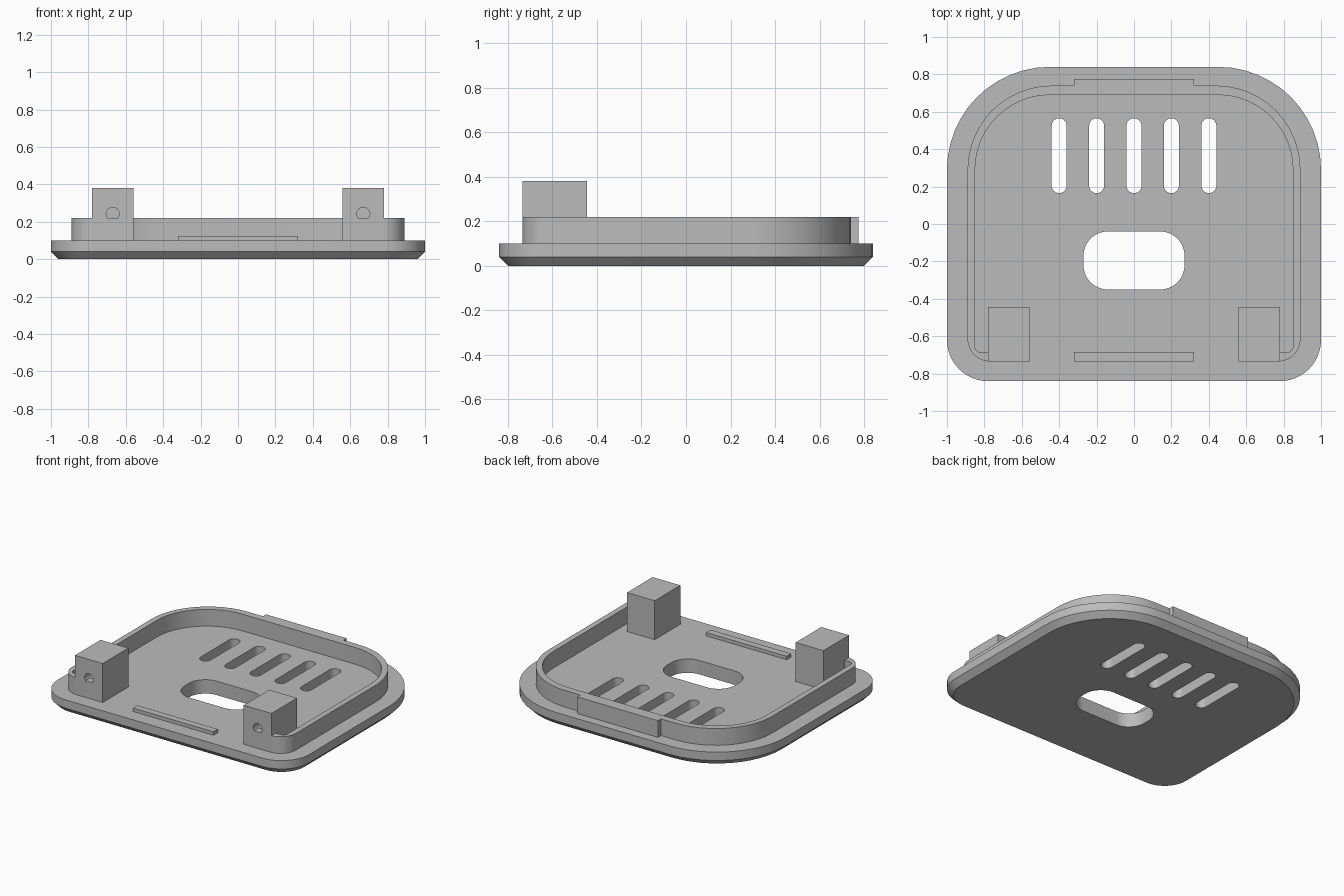
import bpy, bmesh, math

cube = bpy.data.objects.get("Cube")
if cube:
    bpy.data.objects.remove(cube, do_unlink=True)

grey = bpy.data.materials.new("plain grey")
grey.use_nodes = True
grey.diffuse_color = (0.5, 0.5, 0.5, 1)
grey.node_tree.nodes["Principled BSDF"].inputs["Base Color"].default_value = (0.5, 0.5, 0.5, 1)


def outline(x0, x1, y0, y1, r_front, r_back, steps=12):
    """Rounded rectangle with separate front and back corner radii."""
    corners = [(x1, y0, -1, 1, r_front, -90), (x1, y1, -1, -1, r_back, 0),
               (x0, y1, 1, -1, r_back, 90), (x0, y0, 1, 1, r_front, 180)]
    pts = []
    for cx, cy, sx, sy, r, start in corners:
        for i in range(steps + 1):
            a = math.radians(start + 90 * i / steps)
            pts.append((cx + sx * r + r * math.cos(a), cy + sy * r + r * math.sin(a)))
    return pts


def loft(name, layers):
    """Solid through matching outlines, each given with its height."""
    bm = bmesh.new()
    rings = [[bm.verts.new((x, y, z)) for x, y in pts] for pts, z in layers]
    n = len(rings[0])
    for low, high in zip(rings, rings[1:]):
        for i in range(n):
            j = (i + 1) % n
            bm.faces.new((low[i], low[j], high[j], high[i]))
    bm.faces.new(rings[0][::-1])
    bm.faces.new(rings[-1])
    bmesh.ops.remove_doubles(bm, verts=bm.verts, dist=1e-5)
    bmesh.ops.recalc_face_normals(bm, faces=bm.faces)
    return add_object(name, bm)


def add_object(name, bm):
    mesh = bpy.data.meshes.new(name)
    bm.to_mesh(mesh)
    bm.free()
    mesh.materials.append(grey)
    ob = bpy.data.objects.new(name, mesh)
    bpy.context.collection.objects.link(ob)
    return ob


def box(name, x0, x1, y0, y1, z0, z1):
    bm = bmesh.new()
    bmesh.ops.create_cube(bm, size=1)
    for v in bm.verts:
        v.co = ((x0 + x1) / 2 + v.co.x * (x1 - x0),
                (y0 + y1) / 2 + v.co.y * (y1 - y0),
                (z0 + z1) / 2 + v.co.z * (z1 - z0))
    return add_object(name, bm)


def combine(target, other, operation='DIFFERENCE'):
    """Apply a boolean and discard the helper."""
    mod = target.modifiers.new("boolean", 'BOOLEAN')
    mod.operation = operation
    mod.solver = 'EXACT'
    mod.object = other
    other.hide_render = True
    bpy.ops.object.select_all(action='DESELECT')
    bpy.context.view_layer.objects.active = target
    target.select_set(True)
    bpy.ops.object.modifier_apply(modifier=mod.name)
    bpy.data.objects.remove(other, do_unlink=True)


def smooth(ob):
    bpy.ops.object.select_all(action='DESELECT')
    bpy.context.view_layer.objects.active = ob
    ob.select_set(True)
    bpy.ops.object.shade_smooth_by_angle(angle=math.radians(25))


# Base plate with chamfered underside
full = outline(-1, 1, -0.84, 0.84, 0.22, 0.55)
under = outline(-0.96, 0.96, -0.80, 0.80, 0.18, 0.51)
plate = loft("base_plate", [(under, 0), (full, 0.04), (full, 0.10)])

# Vent slots and cable opening
for i in range(-2, 3):
    x = i * 0.2
    combine(plate, loft("slot_cutter", [
        (outline(x - 0.04, x + 0.04, 0.165, 0.565, 0.0399, 0.0399), z) for z in (-0.1, 0.2)]))
combine(plate, loft("opening_cutter", [
    (outline(-0.27, 0.27, -0.35, -0.04, 0.13, 0.13), z) for z in (-0.1, 0.2)]))
smooth(plate)

# Raised wall, open at the front between the mounting blocks
wall = loft("raised_wall", [
    (outline(-0.89, 0.89, -0.735, 0.74, 0.12, 0.45), z) for z in (0.09, 0.22)])
combine(wall, box("tab", -0.32, 0.32, 0.70, 0.775, 0.09, 0.22), 'UNION')
combine(wall, loft("wall_cutter", [
    (outline(-0.85, 0.85, -0.685, 0.69, 0.03, 0.40), z) for z in (0.0, 0.4)]))
combine(wall, box("gap_cutter", -0.57, 0.57, -0.9, -0.6, 0.0, 0.4))
smooth(wall)

# Low front ridge
box("front_ridge", -0.32, 0.32, -0.735, -0.685, 0.095, 0.125)

# Mounting blocks with screw holes in front
for side, name in ((1, "left_block"), (-1, "right_block")):
    c = side * 0.67
    block = box(name, c - 0.11, c + 0.11, -0.735, -0.445, 0.09, 0.38)
    bpy.ops.mesh.primitive_cylinder_add(vertices=24, radius=0.035, depth=0.4,
                                        location=(c, -0.735, 0.242),
                                        rotation=(math.pi / 2, 0, 0))
    combine(block, bpy.context.object)
    smooth(block)
